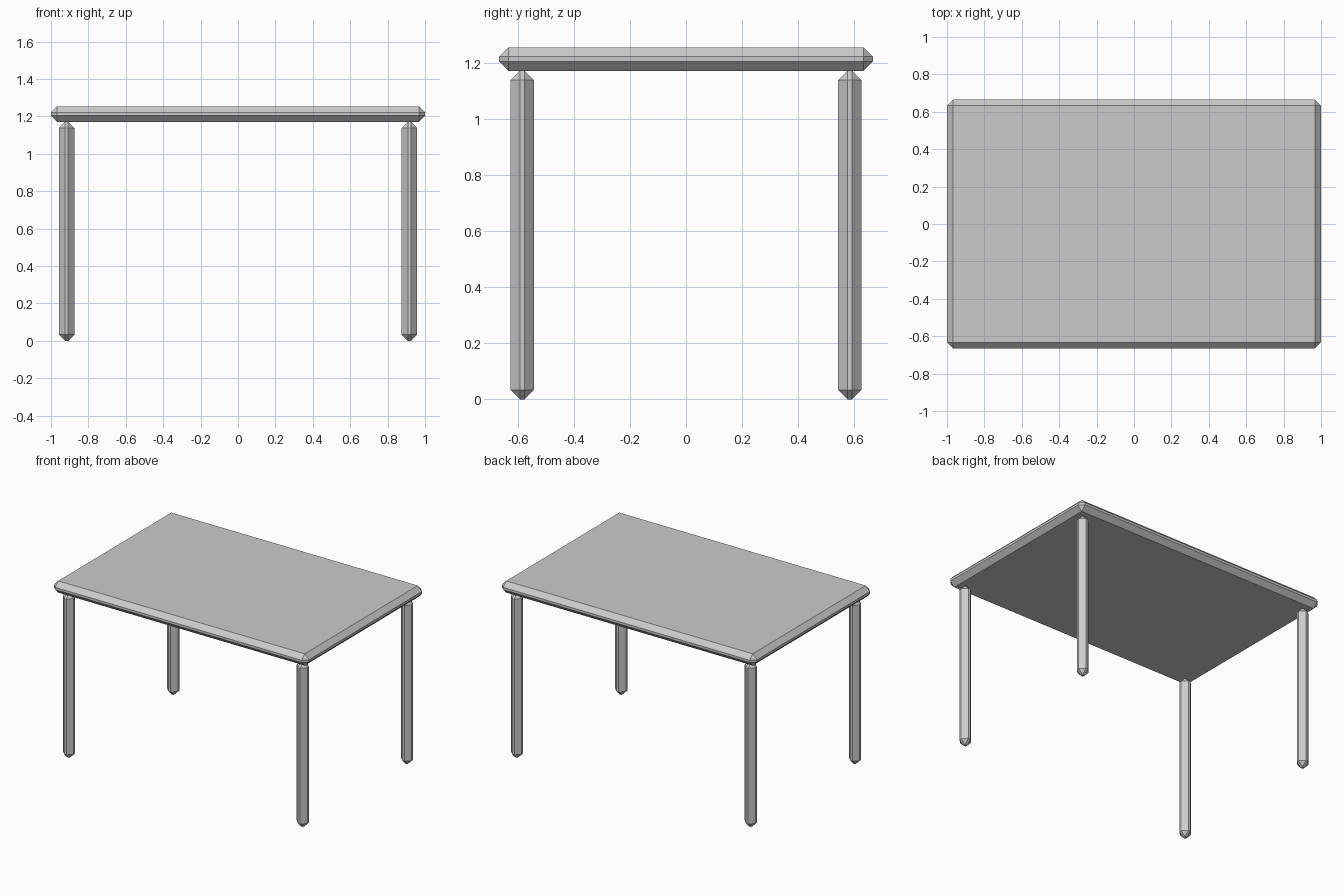
import bpy

if "Cube" in bpy.data.objects:
    bpy.data.objects.remove(bpy.data.objects["Cube"])


def chamfered_box(name, center, size, chamfer=0.0333):
    bpy.ops.mesh.primitive_cube_add(size=1, location=center)
    obj = bpy.context.object
    obj.name = name
    obj.scale = size
    bpy.ops.object.transform_apply(location=False, rotation=False, scale=True)
    bevel = obj.modifiers.new("chamfer", 'BEVEL')
    bevel.width = chamfer
    bevel.segments = 1
    bevel.limit_method = 'NONE'
    return obj


THICK = 0.0833      # tabletop thickness and leg width
LEG_HEIGHT = 1.171

# Tabletop
chamfered_box("tabletop", (0, 0, LEG_HEIGHT + THICK / 2), (2, 1.333, THICK))

# Four legs, inset from the corners
for side, sx in (("left", -1), ("right", 1)):
    for end, sy in (("front", -1), ("back", 1)):
        chamfered_box(f"{end}_{side}_leg",
                      (sx * 0.9167, sy * 0.5835, LEG_HEIGHT / 2),
                      (THICK, THICK, LEG_HEIGHT))
